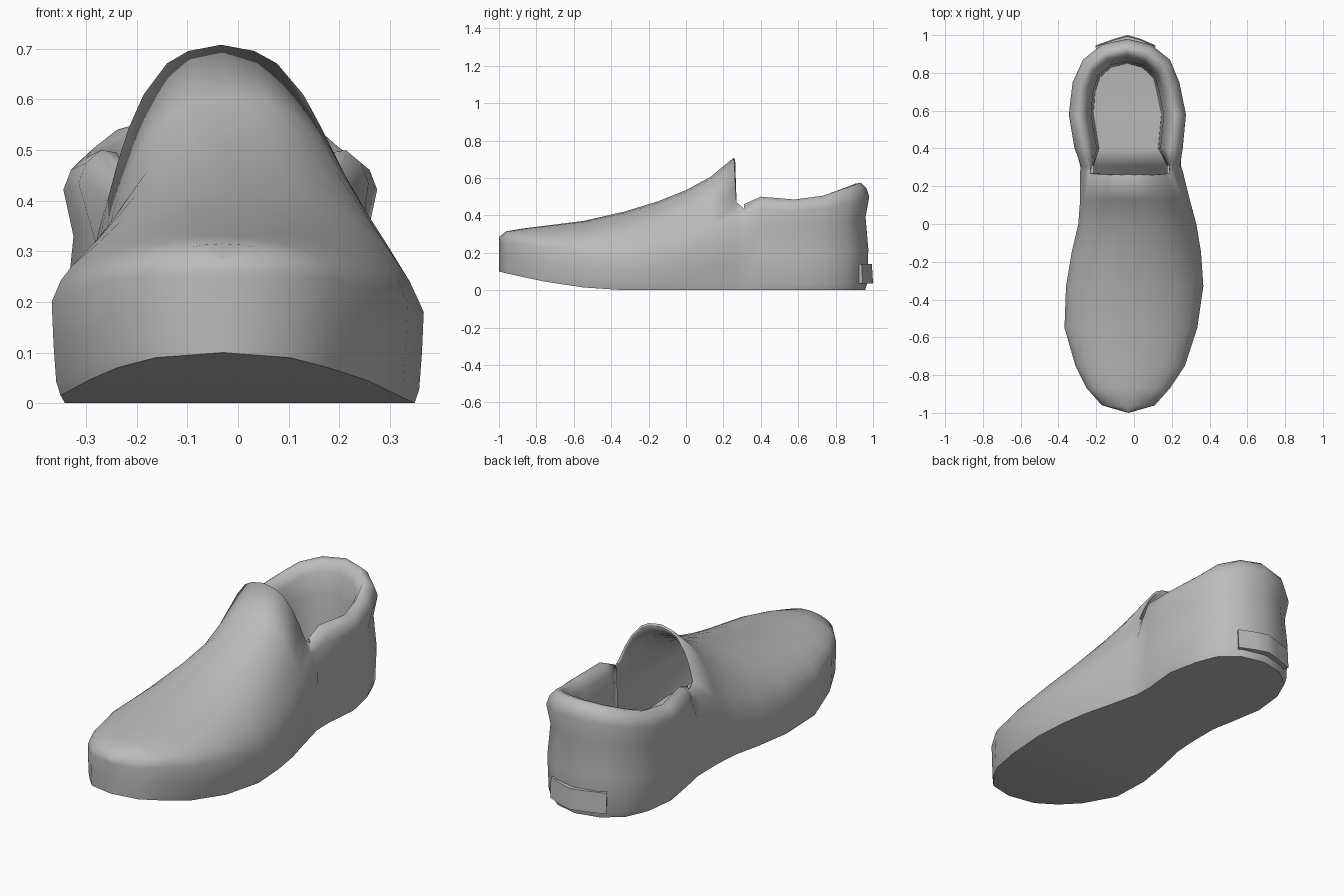
import bpy, bmesh
from math import sqrt

old = bpy.data.objects.get("Cube")
if old:
    bpy.data.objects.remove(old)

grey = bpy.data.materials.new("plain_grey")
grey.use_nodes = True
grey.diffuse_color = (0.5, 0.5, 0.5, 1)
grey.node_tree.nodes["Principled BSDF"].inputs["Base Color"].default_value = (0.5, 0.5, 0.5, 1)


def finish(bm, name):
    bmesh.ops.remove_doubles(bm, verts=bm.verts, dist=0.0005)
    bmesh.ops.recalc_face_normals(bm, faces=bm.faces)
    mesh = bpy.data.meshes.new(name)
    bm.to_mesh(mesh)
    bm.free()
    mesh.materials.append(grey)
    obj = bpy.data.objects.new(name, mesh)
    bpy.context.collection.objects.link(obj)
    return obj


def smooth(obj, angle):
    bpy.ops.object.select_all(action='DESELECT')
    obj.select_set(True)
    bpy.context.view_layer.objects.active = obj
    bpy.ops.object.shade_smooth_by_angle(angle=angle)


# Closed forefoot stations: y, right x, left x, sole z, shoulder z, top z
FRONT = [
    (-1.0, -.03, -.03, .10, .25, .285),
    (-.96, -.17, .11, .09, .25, .315),
    (-.87, -.25, .19, .07, .245, .33),
    (-.75, -.31, .27, .045, .225, .345),
    (-.55, -.368, .335, .015, .2, .37),
    (-.33, -.36, .367, 0, .18, .42),
    (-.15, -.33, .355, 0, .19, .475),
    (0, -.295, .33, 0, .21, .535),
    (.13, -.285, .295, 0, .26, .605),
    (.28, -.285, .258, 0, .30, .708),
]
# Arch heights with the matching half widths at the tongue
ARCH = ((.25, .88), (.42, .8), (.6, .7), (.76, .58), (.91, .4), (.97, .24), (1, 0))

# Open heel stations: y, right x, left x, collar z
REAR = [
    (.31, -.295, .258, .46), (.40, -.315, .258, .50),
    (.58, -.345, .275, .485), (.75, -.325, .24, .505),
    (.87, -.27, .19, .54), (.95, -.17, .09, .565), (.98, -.035, -.035, .575),
]
# Wall, rolled collar and lining: inset, inset at the notch, share of collar height
WALL = [(.022, .02, 0), (.012, .014, .06), (.005, .01, .38), (.02, .015, .68),
        (0, .035, .87), (.015, .06, .95), (.045, .068, 1), (.075, .074, .99),
        (.1, .08, .9), (.118, .082, .72), (.13, .085, .2)]


def front_column(station, side):
    y, right, left, low, shoulder, top = station
    mid, half = (right + left) / 2, (left - right) / 2
    blend = ((y + 1) / 1.28) ** 1.3
    pts = []
    for u, t in ((.95, 0), (.975, .15), (.99, .55), (1, 1)):
        pts.append((mid + side * half * u, y, low + (shoulder - low) * t))
    for t, narrow in ARCH:
        u = sqrt(1 - t * t) * (1 - blend) + narrow * blend
        lean = .025 * t if y > .2 else 0
        x = mid - .02 * t * blend + side * half * u
        pts.append((x, y - lean, shoulder + (top - shoulder) * t))
    return pts


def rear_column(station, side):
    y, right, left, collar = station
    x = left if side > 0 else right
    dx, dy = -.035 - x, min(y, .62) - y
    length = sqrt(dx * dx + dy * dy)
    pts = []
    for full, notch, t in WALL:
        d = (notch if y < .35 else full) / length
        pts.append((x + dx * d, y + dy * d, collar * t))
    return pts


# Shoe shell: upper, collar, lining and sole as one sheet
bm = bmesh.new()
columns = {}
first = len(FRONT)
for side in (-1, 1):
    points = [front_column(s, side) for s in FRONT] + [rear_column(s, side) for s in REAR]
    columns[side] = [[bm.verts.new(p) for p in col] for col in points]
    for j, (a, b) in enumerate(zip(columns[side], columns[side][1:])):
        rows = 6 if j == first - 1 else len(a)
        for i in range(rows - 1):
            bm.faces.new((a[i], b[i], b[i + 1], a[i + 1]))
R, L = columns[-1], columns[1]
for j in range(len(R) - 1):
    bm.faces.new((R[j][0], L[j][0], L[j + 1][0], R[j + 1][0]))
    if j >= first:
        bm.faces.new((R[j][-1], L[j][-1], L[j + 1][-1], R[j + 1][-1]))

# Insole running forward under the vamp
toe = [bm.verts.new((x, -.6, .09)) for x in (-.2, .17)]
bm.faces.new((toe[0], toe[1], L[first][-1], R[first][-1]))
bmesh.ops.dissolve_degenerate(bm, dist=0.0005, edges=bm.edges)
shell = finish(bm, "shoe_shell")
thick = shell.modifiers.new("thickness", 'SOLIDIFY')
thick.thickness = .012
thick.offset = -1
smooth(shell, 1.15)

# Heel tab wrapped around the back, its top edge blending into the heel
bm = bmesh.new()
outline = [(-.205, .945), (-.1, .982), (-.035, 1), (.03, .982), (.115, .945),
           (.1, .92), (-.035, .95), (-.19, .92)]
base = bm.faces.new([bm.verts.new((x, y, .035)) for x, y in outline])
out = bmesh.ops.extrude_face_region(bm, geom=[base])
for v in out["geom"]:
    if isinstance(v, bmesh.types.BMVert):
        v.co.z = .14
        v.co.y -= .006
smooth(finish(bm, "heel_tab"), .9)
